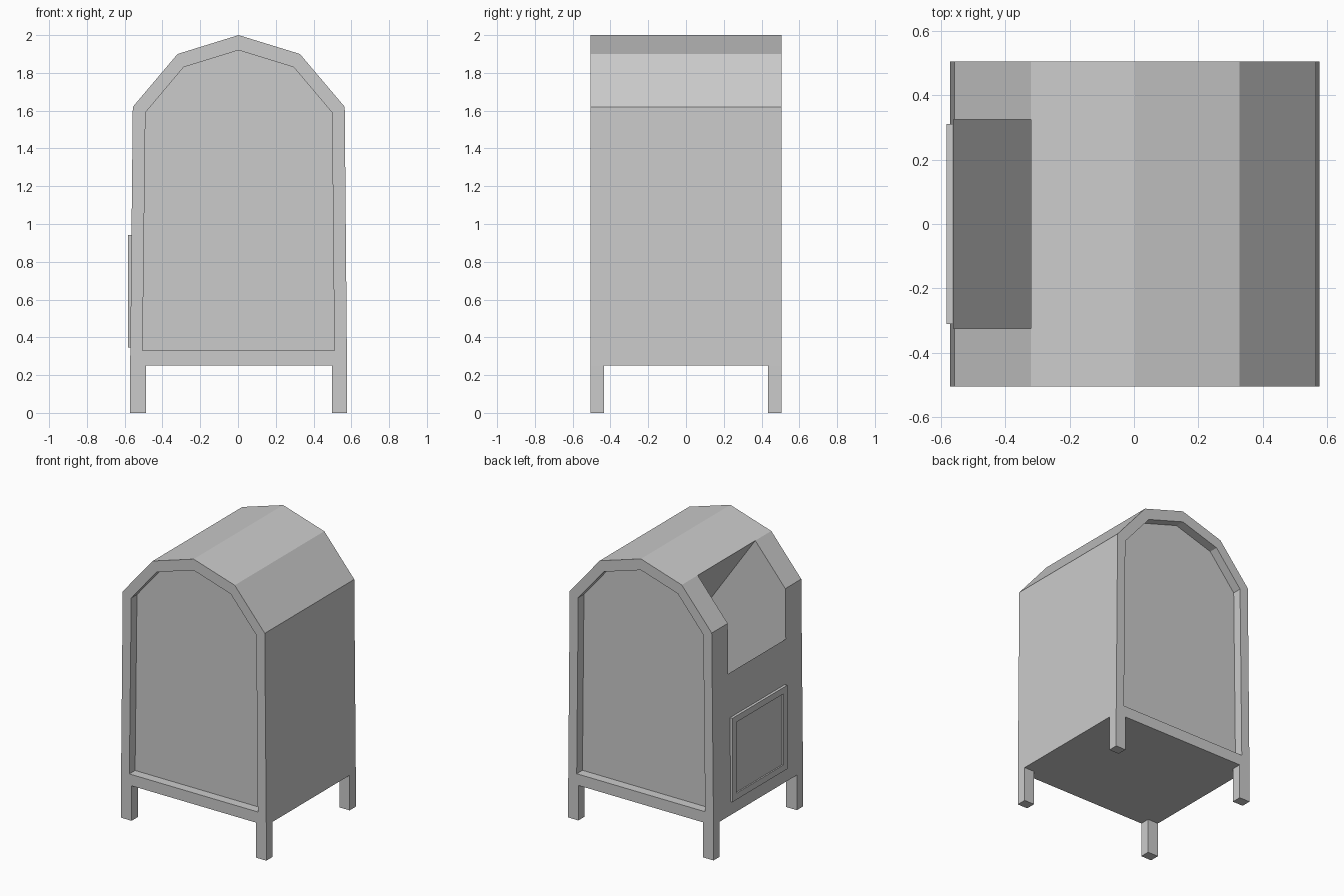
import bpy, bmesh

if "Cube" in bpy.data.objects:
    bpy.data.objects.remove(bpy.data.objects["Cube"])


def prism(name, pts, y0, y1, helper=False):
    """Extrude an (x, z) outline along y."""
    bm = bmesh.new()
    face = bm.faces.new([bm.verts.new((x, y0, z)) for x, z in pts])
    ext = bmesh.ops.extrude_face_region(bm, geom=[face])
    moved = [v for v in ext["geom"] if isinstance(v, bmesh.types.BMVert)]
    bmesh.ops.translate(bm, verts=moved, vec=(0, y1 - y0, 0))
    bmesh.ops.recalc_face_normals(bm, faces=bm.faces)
    mesh = bpy.data.meshes.new(name)
    bm.to_mesh(mesh)
    bm.free()
    ob = bpy.data.objects.new(name, mesh)
    bpy.context.collection.objects.link(ob)
    if helper:
        ob.hide_render = True
        ob.display_type = 'WIRE'
    return ob


def box(name, x0, x1, y0, y1, z0, z1, helper=False):
    return prism(name, [(x0, z0), (x1, z0), (x1, z1), (x0, z1)], y0, y1, helper)


def cut(target, cutter):
    mod = target.modifiers.new(cutter.name, 'BOOLEAN')
    mod.operation = 'DIFFERENCE'
    mod.solver = 'EXACT'
    mod.object = cutter


# Body with faceted arched roof
HALF = 0.505
outline = [(-0.571, 0.25), (0.577, 0.25), (0.565, 1.62), (0.328, 1.9),
           (0.003, 2.0), (-0.32, 1.9), (-0.557, 1.62)]
body = prism("body", outline, -HALF, HALF)

# Recessed panels on front and back
inset = [(-0.505, 0.33), (0.51, 0.33), (0.498, 1.59), (0.295, 1.83),
         (0.003, 1.92), (-0.288, 1.83), (-0.49, 1.59)]
for name, s in (("front_recess_cutter", -1), ("back_recess_cutter", 1)):
    cut(body, prism(name, inset, s * (HALF - 0.065), s * (HALF + 0.1), True))

# Sloping mail chute through the left roof panel and wall
chute = [(-0.52, 2.188), (0.23, 1.108), (-0.01, 0.468), (-0.76, 1.548)]
cut(body, prism("chute_cutter", chute, -0.325, 0.325, True))

# Legs
for side, x0, x1 in (("left", -0.571, -0.487), ("right", 0.497, 0.577)):
    for end, s in (("front", -1), ("back", 1)):
        ya, yb = sorted((s * 0.435, s * HALF))
        box(f"{end}_{side}_leg", x0, x1, ya, yb, 0, 0.25)

# Raised access door frame on the left wall
door = box("access_door_frame", -0.583, -0.55, -0.31, 0.31, 0.345, 0.943)
cut(door, box("door_recess_cutter", -0.62, -0.573, -0.265, 0.265, 0.39, 0.898, True))
